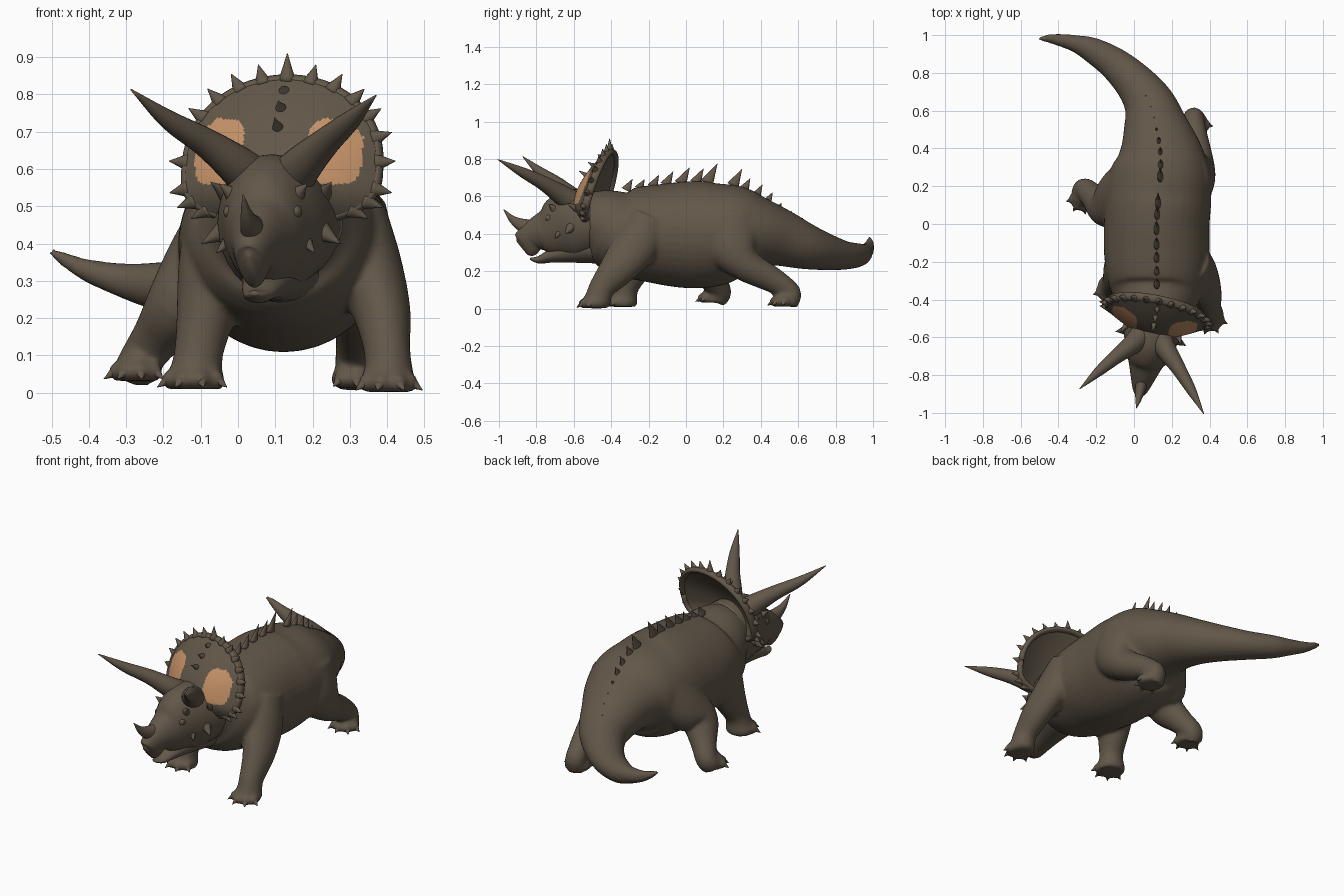
import bpy, bmesh, math
from mathutils import Vector, Matrix

if "Cube" in bpy.data.objects:
    bpy.data.objects.remove(bpy.data.objects["Cube"])


def material(name, rgb):
    m = bpy.data.materials.new(name)
    m.diffuse_color = (*rgb, 1)
    m.use_nodes = True
    m.node_tree.nodes["Principled BSDF"].inputs["Base Color"].default_value = m.diffuse_color
    return m


BROWN = material("brown hide", (0.122, 0.095, 0.067))
ORANGE = material("orange patch", (0.56, 0.29, 0.14))
HEAD = Matrix.Translation((0.12, -0.45, 0)) @ Matrix.Rotation(-0.2, 4, 'Z')


def make(name, bm, matrix=None, mats=(BROWN,)):
    bmesh.ops.recalc_face_normals(bm, faces=bm.faces)
    for f in bm.faces:
        f.smooth = True
    me = bpy.data.meshes.new(name)
    bm.to_mesh(me)
    bm.free()
    for m in mats:
        me.materials.append(m)
    ob = bpy.data.objects.new(name, me)
    bpy.context.collection.objects.link(ob)
    if matrix:
        ob.matrix_world = matrix
    return ob


def spline(pts, n):
    """Catmull-Rom through points of (x, y, z, half width, half height)."""
    P = [Vector(p) for p in pts]
    P = [2 * P[0] - P[1]] + P + [2 * P[-1] - P[-2]]
    out = []
    for i in range(1, len(P) - 2):
        a, b, c, d = P[i - 1:i + 3]
        for k in range(n):
            t = k / n
            out.append(0.5 * (2 * b + (c - a) * t + (2 * a - 5 * b + 4 * c - d) * t * t
                              + (3 * b - a - 3 * c + d) * t ** 3))
    return out + [P[-2]]


def loft(bm, pts, ref=(0, 0, 1), seg=24, n=5):
    """Closed tube with elliptical sections along a smooth path."""
    S = spline(pts, n)
    C = [Vector(s[:3]) for s in S]
    rings = []
    for i, s in enumerate(S):
        t = (C[min(i + 1, len(C) - 1)] - C[max(i - 1, 0)]).normalized()
        r = Vector(ref)
        if abs(t.dot(r)) > 0.97:
            r = Vector((0, 1, 0)) if abs(t.y) < 0.9 else Vector((1, 0, 0))
        side = t.cross(r).normalized()
        up = side.cross(t)
        w, h = max(s[3], 0.001), max(s[4], 0.001)
        rings.append([bm.verts.new(C[i] + side * w * math.cos(a) + up * h * math.sin(a))
                      for a in (2 * math.pi * k / seg for k in range(seg))])
    for A, B in zip(rings, rings[1:]):
        for k in range(seg):
            bm.faces.new((A[k], A[(k + 1) % seg], B[(k + 1) % seg], B[k]))
    bm.faces.new(rings[0])
    bm.faces.new(rings[-1])


def spike(bm, base, tip, w, h=None, ref=(0, 0, 1)):
    h = h or w
    b, t = Vector(base), Vector(tip)
    m = b.lerp(t, 0.5)
    loft(bm, [(*b, w, h), (*m, w * 0.5, h * 0.5), (*t, 0.001, 0.001)], ref, 12, 3)


def ball(bm, c, size):
    bmesh.ops.create_uvsphere(bm, u_segments=16, v_segments=10, radius=1,
                              matrix=Matrix.Translation(c) @ Matrix.Diagonal((*size, 1)))


# torso, neck and curved tail
TORSO = [(.095, -.56, .47, .14, .14), (.11, -.45, .455, .195, .185), (.12, -.34, .41, .25, .232),
         (.12, -.18, .40, .277, .262), (.12, 0, .395, .28, .285), (.13, .15, .40, .28, .28),
         (.14, .28, .42, .265, .24), (.138, .38, .41, .225, .19), (.117, .50, .38, .178, .155),
         (.083, .63, .335, .138, .125), (.01, .74, .305, .11, .10), (-.10, .845, .285, .088, .077),
         (-.22, .92, .287, .068, .063), (-.31, .955, .302, .046, .046), (-.40, .975, .327, .032, .031),
         (-.46, .982, .355, .021, .02), (-.505, .98, .382, .009, .009)]
body = bmesh.new()
loft(body, TORSO, seg=40)

# legs as (x, y, z, half width, half depth) from shoulder or hip to ankle
LEGS = [
    [(.30, -.20, .47, .10, .12), (.345, -.27, .34, .095, .125), (.385, -.36, .22, .078, .1),
     (.40, -.45, .11, .062, .07), (.405, -.475, .03, .07, .07)],
    [(-.04, -.20, .47, .10, .12), (-.07, -.24, .34, .09, .12), (-.085, -.28, .22, .08, .095),
     (-.105, -.32, .11, .066, .066), (-.115, -.33, .03, .075, .07)],
    [(.28, .24, .48, .12, .16), (.322, .25, .34, .108, .15), (.335, .32, .235, .09, .092),
     (.325, .47, .15, .064, .068), (.315, .56, .085, .055, .055), (.325, .54, .03, .065, .06)],
    [(0, .21, .48, .12, .16), (-.075, .15, .35, .118, .145), (-.145, .09, .25, .098, .11),
     (-.21, .14, .16, .07, .074), (-.26, .185, .09, .058, .058), (-.275, .16, .055, .06, .06)]]
FEET = [(.40, -.485, .0, .074, .1), (-.115, -.335, .008, .08, -.15),
        (.32, .535, .01, .07, .35), (-.268, .145, .03, .064, -.25)]
claws = bmesh.new()
for leg, (x, y, z, r, yaw) in zip(LEGS, FEET):
    loft(body, leg, (0, 1, 0), 24)
    loft(body, [(x, y, z + .002, r * .9, r * .85), (x, y, z + .03, r, r * .95),
                (x, y, z + .075, r * .75, r * .75)], (0, 1, 0), 24)
    for a in (-1.05, -.36, .36, 1.05):
        d = Vector((math.sin(a + yaw), -math.cos(a + yaw), 0))
        toe = Vector((x, y, z + .027)) + d * r * .86
        ball(body, toe, (.027, .03, .027))
        spike(claws, toe + d * .008, toe + d * .04 - Vector((0, 0, .02)), .02, .017)
ob = make("body", body)
rm = ob.modifiers.new("blend", 'REMESH')
rm.mode, rm.voxel_size, rm.use_smooth_shade = 'VOXEL', 0.011, True
sm = ob.modifiers.new("soften", 'SMOOTH')
sm.factor, sm.iterations = 0.5, 5
make("toe_claws", claws)

# row of spikes down the spine, leaning back
spines = bmesh.new()
path = spline(TORSO, 12)
for y, h in ((-.32, .06), (-.25, .05), (-.18, .065), (-.11, .075), (-.03, .09), (.05, .08), (.11, .105),
             (.25, .09), (.31, .06), (.37, .07), (.43, .06), (.49, .035), (.55, .03), (.61, .025), (.67, .02)):
    s = min(path, key=lambda q: abs(q[1] - y))
    top = Vector((s[0], y, s[2] + s[4] - .012))
    spike(spines, top, top + Vector((0, h * .55, h)), .016, .016 + h * .2, (0, 1, 0))
make("back_spikes", spines)

# skull and lower jaw: rows of (y, top, bottom, half width)
SKULL = [(-.03, .63, .29, .17), (-.15, .64, .262, .148), (-.22, .61, .262, .122), (-.285, .55, .28, .097),
         (-.34, .50, .305, .076), (-.385, .46, .30, .058), (-.415, .42, .265, .04), (-.435, .375, .275, .015)]
JAW = [(-.03, .42, .24, .11), (-.18, .36, .245, .075), (-.28, .315, .245, .055), (-.335, .285, .24, .04),
       (-.37, .275, .25, .028), (-.39, .275, .262, .01)]
for name, rows in (("skull", SKULL), ("lower_jaw", JAW)):
    bm = bmesh.new()
    loft(bm, [(0, y, (t + b) / 2, w, (t - b) / 2) for y, t, b, w in rows], seg=32)
    make(name, bm, HEAD)

# brow horns, nose horn, cheek and brow points, eyes
horns, points, eyes = bmesh.new(), bmesh.new(), bmesh.new()
for s in (-1, 1):
    loft(horns, [(s * .05, -.15, .57, .064, .064), (s * .095 + .005, -.21, .615, .053, .053),
                 (s * .165 + .01, -.285, .672, .039, .039), (s * .25 + .015, -.385, .732, .026, .026),
                 (s * .335 + .02, -.495, .805 - s * .008, .002, .002)])
    spike(points, (s * .105, -.13, .45), (s * .19, -.16, .40), .045)
    spike(points, (s * .09, -.20, .42), (s * .135, -.23, .375), .03)
    spike(points, (s * .085, -.24, .53), (s * .12, -.265, .56), .026)
    spike(points, (s * .13, -.10, .53), (s * .165, -.16, .565), .026)
    ball(eyes, (s * .092, -.27, .485), (.015, .022, .018))
make("brow_horns", horns, HEAD)
make("eyes", eyes, HEAD)
bm = bmesh.new()
loft(bm, [(0, -.34, .42, .038, .055), (0, -.42, .44, .03, .04), (0, -.485, .475, .017, .021),
          (0, -.535, .53, .002, .002)])
make("nose_horn", bm, HEAD)


# neck frill: shallow bowl with a beaded rim
def outline(a):
    c, s = math.cos(a), math.sin(a)
    return .268 * c, (.245 * s ** .88 if s > 0 else -.145 * (-s) ** .6)


def frill_point(a, r, back=0.0):
    x, z = outline(a)
    x, z = x * r + .003, .60 + z * r
    return Vector((x, -.08 + (z - .46) * .3 - .105 * (1 - r ** 1.8) + back, z))


def in_patch(c):
    dx, dz = abs(c.x) - .158, c.z - .647
    return abs(dx / .071) ** 4 + abs(dz / .088) ** 4 < 1 and dx + dz < .108


bm = bmesh.new()
NA, NR = 180, 40
angles = [2 * math.pi * (k + .5) / NA for k in range(NA)]
outer = []
for back in (0, .035):
    prev = None
    mid = bm.verts.new(frill_point(0, 0, back))
    for i in range(1, NR + 1):
        ring = [bm.verts.new(frill_point(a, i / NR, back)) for a in angles]
        for k in range(NA):
            j = (k + 1) % NA
            f = bm.faces.new((prev[k], prev[j], ring[j], ring[k]) if prev else (mid, ring[j], ring[k]))
            if not back and in_patch(f.calc_center_median()):
                f.material_index = 1
        prev = ring
    outer.append(prev)
for k in range(NA):
    j = (k + 1) % NA
    bm.faces.new((outer[0][k], outer[0][j], outer[1][j], outer[1][k]))
make("frill", bm, HEAD, (BROWN, ORANGE))

rim = bmesh.new()
loft(rim, [(*frill_point(2 * math.pi * k / 72 + .04, .975, .022), .015, .022) for k in range(73)],
     (0, 1, 0), 12, 1)
make("frill_rim", rim, HEAD)

# spikes around the frill and along its middle
for k in range(-9, 10):
    a = math.pi / 2 + k * math.radians(14.5)
    base = frill_point(a, .96, .018)
    d = Vector((base.x, 0, base.z - .60)).normalized()
    spike(points, base, base + d * (.075 if k == 0 else .053), .025, .022, (0, 1, 0))
for r, h in ((.45, .045), (.66, .035), (.85, .025)):
    base = frill_point(math.pi / 2, r, .005)
    spike(points, base, base + Vector((0, -h, h * .6)), .016)
make("frill_and_cheek_spikes", points, HEAD)
